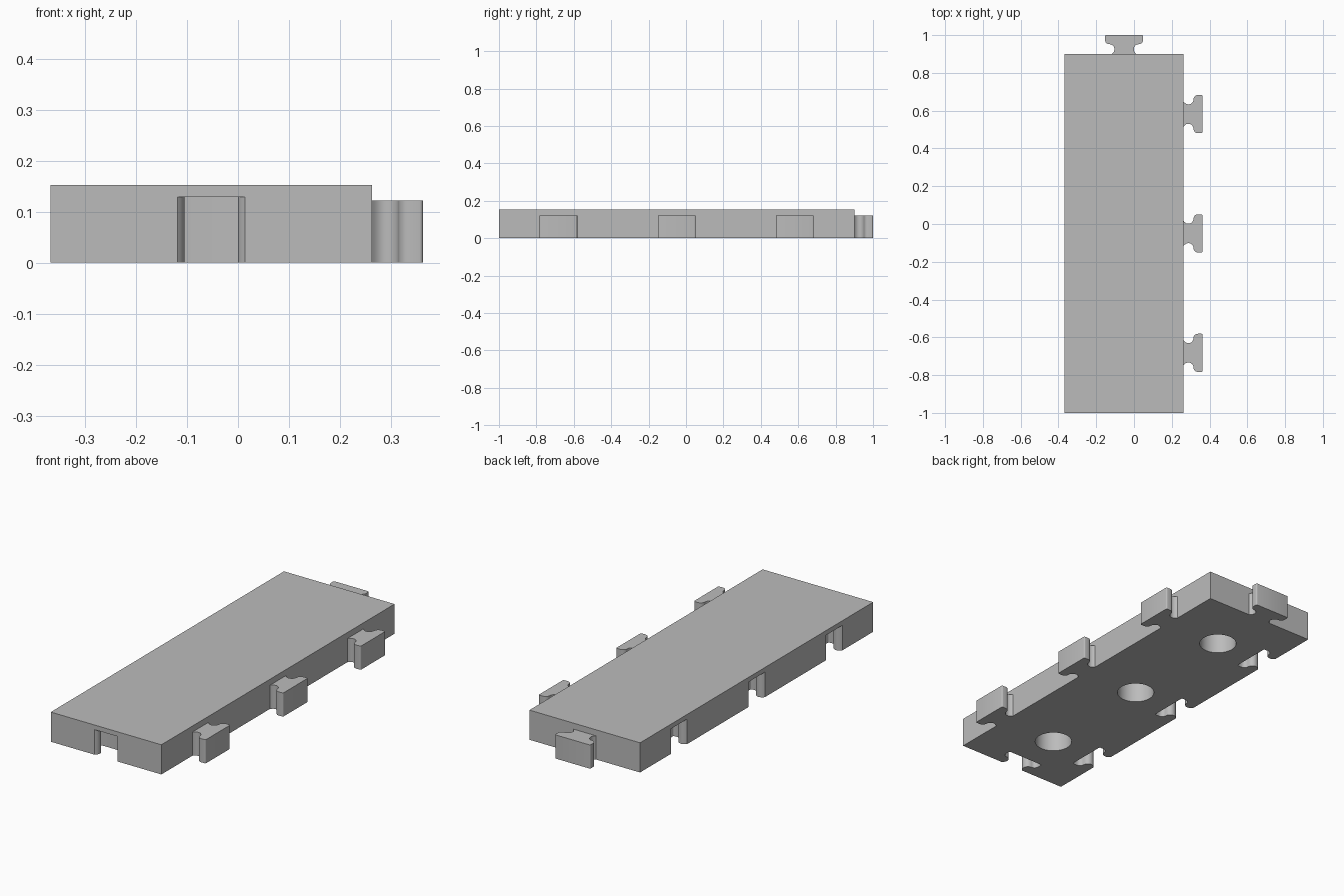
import bpy
import bmesh
from math import cos, sin, pi, radians
from mathutils import Matrix

cube = bpy.data.objects.get("Cube")
if cube:
    bpy.data.objects.remove(cube, do_unlink=True)

# Slab limits and shared heights
LEFT, RIGHT, FRONT, BACK = -0.368, 0.263, -1.0, 0.9
MID_X, MID_Y = (LEFT + RIGHT) / 2, (FRONT + BACK) / 2
TOP, TAB_TOP, SOCKET_TOP = 0.153, 0.122, 0.129
PITCH = 0.632

grey = bpy.data.materials.new("plain grey")
grey.use_nodes = True
colour = (0.5, 0.5, 0.5, 1)
grey.diffuse_color = colour
grey.node_tree.nodes["Principled BSDF"].inputs["Base Color"].default_value = colour


def arc(cx, cy, r, start, end, steps=8):
    """Points on an arc, angles in degrees."""
    angles = [radians(start + (end - start) * i / steps) for i in range(steps + 1)]
    return [(cx + r * cos(a), cy + r * sin(a)) for a in angles]


def key_profile(grow=0.0, lead=0.0):
    """T-shaped key pointing along +x: flared neck, rounded head."""
    side = arc(0.025, 0.078, 0.027, 202, 360)          # neck hollow
    side[0] = (0.0, 0.065)
    side = [side[0]] + [p for p in side[1:] if p[0] > 0.002]
    side += arc(0.075, 0.078, 0.023, 180, 90)[1:]      # inner head corner
    side += arc(0.093, 0.094, 0.007, 90, 0, 4)         # outer head corner
    side = [(x * (1 + grow), y * (1 + grow / 2)) for x, y in side]
    if lead:
        side.insert(0, (-lead, side[0][1]))
    return [(x, -y) for x, y in side] + [(x, y) for x, y in reversed(side)]


def prism(name, outline, bottom, top, matrix=Matrix()):
    bm = bmesh.new()
    face = bm.faces.new([bm.verts.new((x, y, bottom)) for x, y in outline])
    result = bmesh.ops.extrude_face_region(bm, geom=[face])
    raised = [v for v in result["geom"] if isinstance(v, bmesh.types.BMVert)]
    bmesh.ops.translate(bm, verts=raised, vec=(0, 0, top - bottom))
    bmesh.ops.recalc_face_normals(bm, faces=bm.faces)
    bm.transform(matrix)
    mesh = bpy.data.meshes.new(name)
    bm.to_mesh(mesh)
    bm.free()
    mesh.materials.append(grey)
    obj = bpy.data.objects.new(name, mesh)
    bpy.context.collection.objects.link(obj)
    return obj


def smooth(obj):
    bpy.ops.object.select_all(action="DESELECT")
    obj.select_set(True)
    bpy.context.view_layer.objects.active = obj
    bpy.ops.object.shade_smooth_by_angle(angle=radians(35))


def place(x, y, turn=0):
    return Matrix.Translation((x, y, 0)) @ Matrix.Rotation(turn, 4, "Z")


rows = [MID_Y + PITCH * i for i in (-1, 0, 1)]

# Slab
slab = prism("slab", [(LEFT, FRONT), (RIGHT, FRONT), (RIGHT, BACK), (LEFT, BACK)], 0, TOP)

# Cutters for the sockets and the round holes underneath
socket = key_profile(grow=0.04, lead=0.03)
circle = arc(0, 0, 0.09, 0, 360, 48)[:-1]
cutters = [prism("front_socket_cutter", socket, -0.05, SOCKET_TOP, place(MID_X, FRONT, pi / 2))]
for y in rows:
    cutters.append(prism("left_socket_cutter", socket, -0.05, SOCKET_TOP, place(LEFT, y)))
    cutters.append(prism("hole_cutter", circle, -0.05, SOCKET_TOP, place(MID_X, y)))

for cutter in cutters:
    mod = slab.modifiers.new("cut", "BOOLEAN")
    mod.operation = "DIFFERENCE"
    mod.solver = "EXACT"
    mod.object = cutter

# Bake the cuts, then drop the cutters
bpy.context.view_layer.update()
graph = bpy.context.evaluated_depsgraph_get()
cut_mesh = bpy.data.meshes.new_from_object(slab.evaluated_get(graph))
slab.modifiers.clear()
slab.data = cut_mesh
for cutter in cutters:
    bpy.data.objects.remove(cutter, do_unlink=True)
smooth(slab)

# Connecting tabs
smooth(prism("back_tab", key_profile(), 0, TAB_TOP, place(MID_X, BACK, pi / 2)))
for y in rows:
    smooth(prism("side_tab", key_profile(), 0, TAB_TOP, place(RIGHT, y)))
